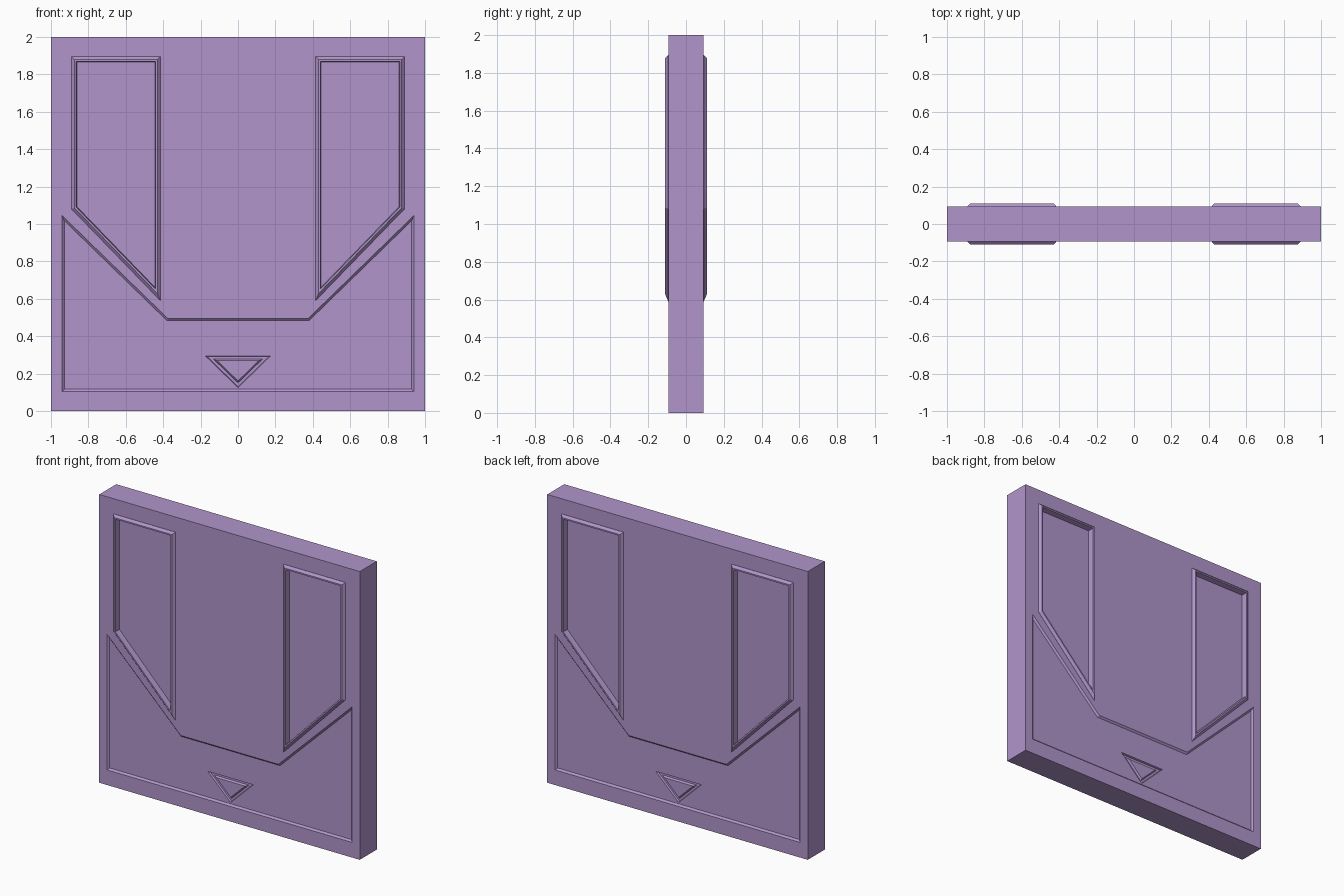
import bpy, bmesh
from mathutils import Vector

if "Cube" in bpy.data.objects:
    bpy.data.objects.remove(bpy.data.objects["Cube"], do_unlink=True)

# Single lavender material
mat = bpy.data.materials.new("lavender")
mat.use_nodes = True
colour = (0.44, 0.30, 0.60, 1)
mat.diffuse_color = colour
mat.node_tree.nodes["Principled BSDF"].inputs["Base Color"].default_value = colour

FACE = 0.093      # half thickness of the slab
PANEL = 0.081     # floor of the lower panel
POCKET = 0.07     # floor of the window pockets

# Outlines in x, z, counter-clockwise
SLAB = [(-1, 0), (1, 0), (1, 2), (-1, 2)]
WINDOW = [(0.415, 0.59), (0.89, 1.08), (0.89, 1.895), (0.415, 1.895)]
WINDOW_R = [(-x, z) for x, z in reversed(WINDOW)]
LOWER = [(-0.94, 0.105), (0.94, 0.105), (0.94, 1.045), (0.375, 0.495),
         (-0.375, 0.495), (-0.94, 1.045)]
TRIANGLE = [(0, 0.125), (0.175, 0.295), (-0.175, 0.295)]


def inset(points, d):
    """Move every side of a counter-clockwise outline inward by d."""
    pts = [Vector(p) for p in points]
    result = []
    for i, p in enumerate(pts):
        a = (p - pts[i - 1]).normalized()
        b = (pts[(i + 1) % len(pts)] - p).normalized()
        na, nb = Vector((-a.y, a.x)), Vector((-b.y, b.x))
        result.append(p + (na + nb) * d / (1 + na.dot(nb)))
    return result


def loop(bm, points, y):
    return [bm.verts.new((x, y, z)) for x, z in points]


def bridge(bm, a, b):
    n = len(a)
    for i in range(n):
        j = (i + 1) % n
        bm.faces.new((a[i], a[j], b[j], b[i]))


def steps(bm, outline, profile, side):
    """Chain of bridged loops following (inset, depth) pairs."""
    loops = [loop(bm, inset(outline, d), side * y) for d, y in profile]
    for a, b in zip(loops, loops[1:]):
        bridge(bm, a, b)
    return loops


def fill(bm, *loops):
    """Flat face bounded by an outer loop and any number of holes."""
    edges = []
    for vs in loops:
        for i, v in enumerate(vs):
            w = vs[(i + 1) % len(vs)]
            edges.append(bm.edges.get((v, w)) or bm.edges.new((v, w)))
    bmesh.ops.triangle_fill(bm, use_beauty=True, use_dissolve=False, edges=edges)


def finish(bm, name):
    bmesh.ops.recalc_face_normals(bm, faces=bm.faces[:])
    mesh = bpy.data.meshes.new(name)
    bm.to_mesh(mesh)
    bm.free()
    mesh.materials.append(mat)
    bpy.context.collection.objects.link(bpy.data.objects.new(name, mesh))


# Slab with recessed lower panel, triangle groove and window pockets, both sides
bm = bmesh.new()
rims = []
for s in (-1, 1):
    rim = loop(bm, SLAB, s * FACE)
    rims.append(rim)
    holes = []
    for outline in (WINDOW, WINDOW_R):
        pocket = steps(bm, outline, [(0.02, FACE), (0.02, POCKET)], s)
        holes.append(pocket[0])
        fill(bm, pocket[-1])
    lower = steps(bm, LOWER, [(0, FACE), (0.012, PANEL)], s)
    fill(bm, rim, lower[0], *holes)
    groove = steps(bm, TRIANGLE, [(0, PANEL), (0.004, PANEL - 0.012),
                                  (0.018, PANEL - 0.012), (0.026, PANEL)], s)
    fill(bm, lower[-1], groove[0])
    fill(bm, groove[-1])
bridge(bm, *rims)
finish(bm, "panel_body")

# Raised bevelled frames around the windows
for s, place in ((-1, "front"), (1, "back")):
    for outline, hand in ((WINDOW, "left"), (WINDOW_R, "right")):
        bm = bmesh.new()
        section = [(0, FACE - 0.01), (0, FACE + 0.001), (0.015, 0.11),
                   (0.025, 0.11), (0.03, POCKET - 0.005)]
        ring = steps(bm, outline, section, s)
        bridge(bm, ring[-1], ring[0])
        finish(bm, f"{place}_{hand}_window_frame")
